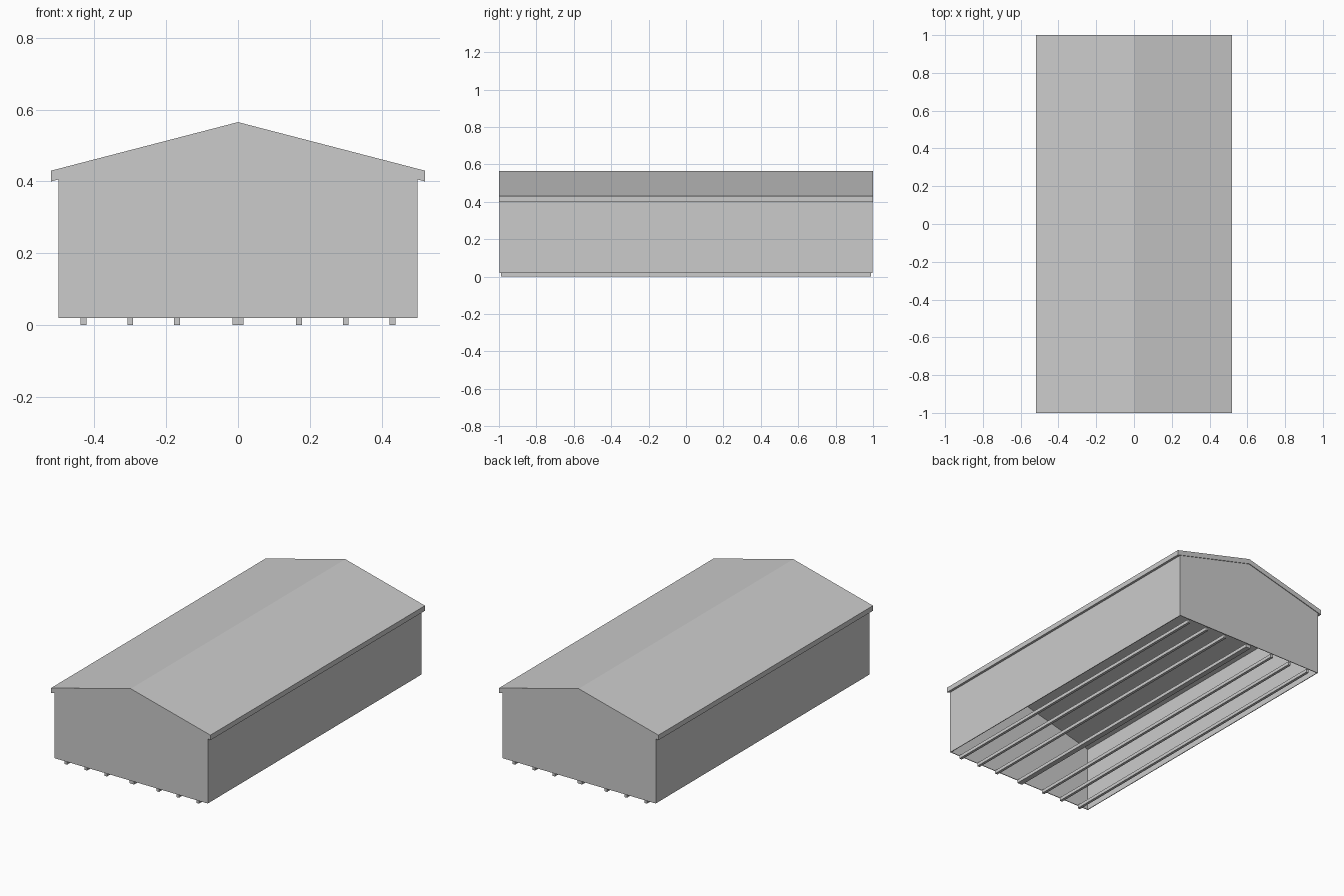
import bpy
import bmesh

cube = bpy.data.objects.get("Cube")
if cube:
    bpy.data.objects.remove(cube, do_unlink=True)

grey = bpy.data.materials.new("light_grey")
grey.use_nodes = True
COLOUR = (0.6, 0.6, 0.6, 1)
grey.diffuse_color = COLOUR
grey.node_tree.nodes["Principled BSDF"].inputs["Base Color"].default_value = COLOUR

WALL_X, WALL_Y, ROOF_X, ROOF_Y = 0.5, 0.996, 0.52, 1.0
FLOOR, EAVE, RIDGE, ROOF_T = 0.02, 0.4, 0.535, 0.03


def prism(name, profile, y0, y1):
    """Extrude an x-z outline along y into a closed solid."""
    bm = bmesh.new()
    face = bm.faces.new([bm.verts.new((x, y0, z)) for x, z in profile])
    ext = bmesh.ops.extrude_face_region(bm, geom=[face])
    moved = [v for v in ext["geom"] if isinstance(v, bmesh.types.BMVert)]
    bmesh.ops.translate(bm, verts=moved, vec=(0, y1 - y0, 0))
    bmesh.ops.recalc_face_normals(bm, faces=bm.faces)
    mesh = bpy.data.meshes.new(name)
    bm.to_mesh(mesh)
    bm.free()
    mesh.materials.append(grey)
    obj = bpy.data.objects.new(name, mesh)
    bpy.context.collection.objects.link(obj)
    return obj


def box(name, x0, x1, y0, y1, z0, z1):
    return prism(name, [(x0, z0), (x1, z0), (x1, z1), (x0, z1)], y0, y1)


# Pitched roof slab with square-cut eaves
prism("roof", [(-ROOF_X, EAVE), (0, RIDGE), (ROOF_X, EAVE),
               (ROOF_X, EAVE + ROOF_T), (0, RIDGE + ROOF_T),
               (-ROOF_X, EAVE + ROOF_T)], -ROOF_Y, ROOF_Y)

# Thin gable and side walls around an open floor
T = 0.004
wall_top = EAVE + (RIDGE - EAVE) * (1 - WALL_X / ROOF_X)
gable = [(-WALL_X, FLOOR), (WALL_X, FLOOR), (WALL_X, wall_top),
         (0, RIDGE), (-WALL_X, wall_top)]
for side, name in ((-1, "front"), (1, "back")):
    prism(name + "_gable_wall", gable, side * WALL_Y, side * (WALL_Y - T))
for side, name in ((-1, "right"), (1, "left")):
    box(name + "_side_wall", side * WALL_X, side * (WALL_X - T),
        T - WALL_Y, WALL_Y - T, FLOOR, wall_top)

# Floor runners: a wide middle one and three narrow ones each side
box("middle_runner", -0.016, 0.016, -0.99, 0.99, 0, FLOOR)
for side, name in ((-1, "right"), (1, "left")):
    for i, x in enumerate((0.17, 0.3, 0.43)):
        box(f"{name}_runner_{i + 1}", side * x - 0.008, side * x + 0.008,
            -0.99, 0.99, 0, FLOOR)
